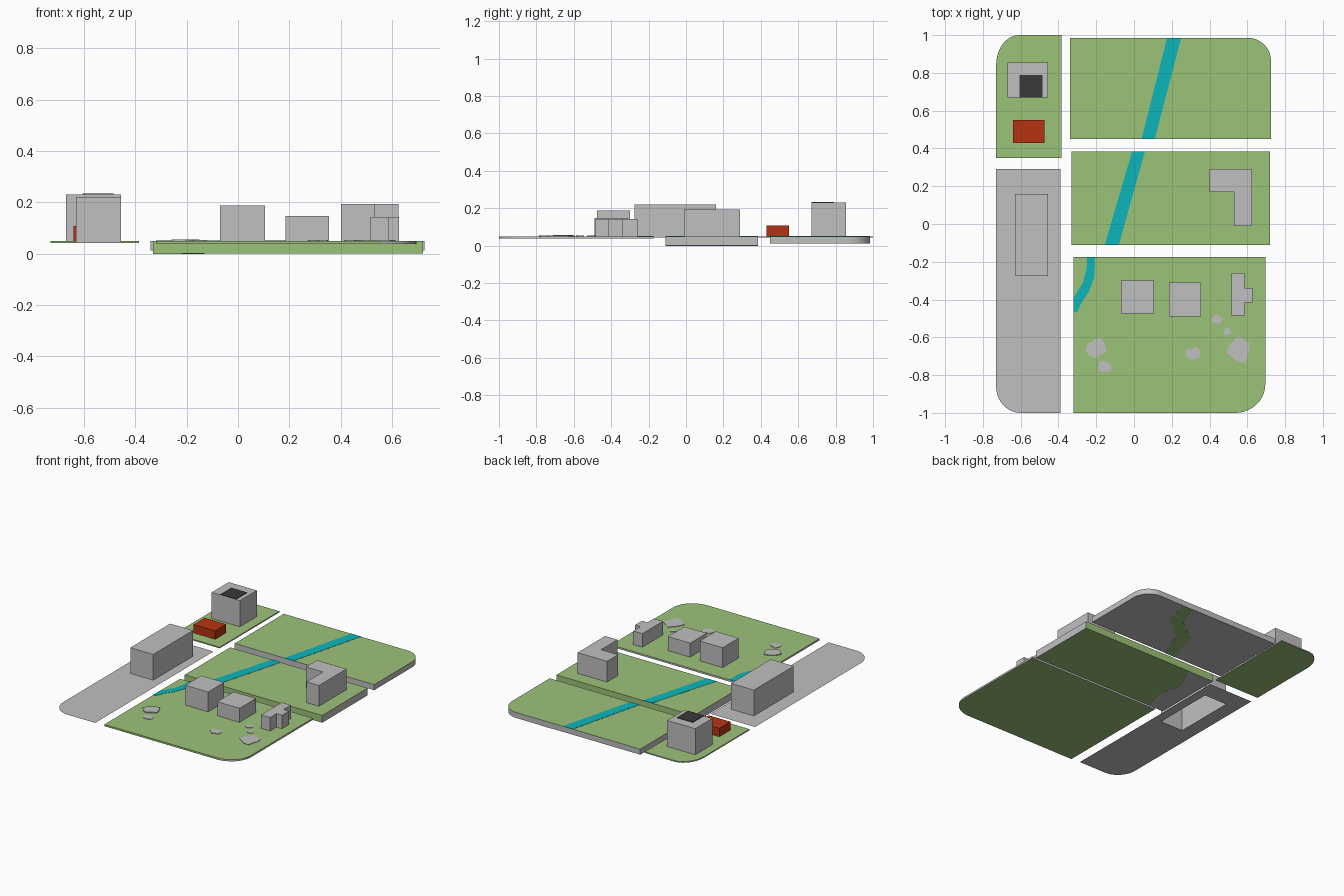
import bpy
import bmesh
import math
import random

random.seed(4)
if "Cube" in bpy.data.objects:
    bpy.data.objects.remove(bpy.data.objects["Cube"])


def material(name, rgb):
    m = bpy.data.materials.new(name)
    m.use_nodes = True
    m.diffuse_color = (*rgb, 1)
    m.node_tree.nodes["Principled BSDF"].inputs["Base Color"].default_value = (*rgb, 1)
    return m


GREY = material("concrete grey", (0.53, 0.53, 0.53))
GREEN = material("grass green", (0.33, 0.54, 0.19))
TEAL = material("water teal", (0.004, 0.47, 0.50))
RED = material("brick red", (0.46, 0.034, 0.006))
DARK = material("roof dark grey", (0.042, 0.042, 0.042))


def finish(name, bm, mats, rule=None, smooth=False):
    bmesh.ops.recalc_face_normals(bm, faces=bm.faces)
    if rule:
        for f in bm.faces:
            f.material_index = rule(f.normal)
    mesh = bpy.data.meshes.new(name)
    bm.to_mesh(mesh)
    bm.free()
    for m in mats:
        mesh.materials.append(m)
    ob = bpy.data.objects.new(name, mesh)
    bpy.context.collection.objects.link(ob)
    if smooth:
        bpy.ops.object.select_all(action='DESELECT')
        ob.select_set(True)
        bpy.context.view_layer.objects.active = ob
        bpy.ops.object.shade_smooth_by_angle(angle=math.radians(30))
    return ob


def prism(name, pts, z0, z1, mats, rule=None, smooth=False):
    """Extrude a flat outline from z0 up to z1."""
    bm = bmesh.new()
    face = bm.faces.new([bm.verts.new((x, y, z0)) for x, y in pts])
    new = bmesh.ops.extrude_face_region(bm, geom=[face], use_keep_orig=True)["geom"]
    for v in new:
        if isinstance(v, bmesh.types.BMVert):
            v.co.z = z1
    return finish(name, bm, mats, rule, smooth)


def rect(x0, x1, y0, y1):
    return [(x0, y0), (x1, y0), (x1, y1), (x0, y1)]


def rounded(x0, x1, y0, y1, corner, rx, ry, steps=10):
    """Rectangle with one rounded corner, counted from the front left."""
    pts = []
    for i, (x, y) in enumerate(rect(x0, x1, y0, y1)):
        if i != corner:
            pts.append((x, y))
            continue
        cx = x + rx if x == x0 else x - rx
        cy = y + ry if y == y0 else y - ry
        for k in range(steps + 1):
            a = math.pi * (1 + i / 2) + k / steps * math.pi / 2
            pts.append((cx + rx * math.cos(a), cy + ry * math.sin(a)))
    return pts


def blob(cx, cy, r, n=11):
    pts = []
    for k in range(n):
        a = 2 * math.pi * k / n
        q = r * random.uniform(0.65, 1.2)
        pts.append((cx + q * math.cos(a), cy + q * math.sin(a)))
    return pts


TOP = 0.05


def top_only(n):
    return 1 if n.z > 0.5 else 0


def not_ends(n):
    return 0 if abs(n.x) > 0.5 else 1


def top_bottom_front(n):
    return 1 if abs(n.z) > 0.5 or n.y < -0.99 else 0


# Grass lots
LOT = [GREY, GREEN]
prism("back_lot", rounded(-0.34, 0.725, 0.45, 0.985, 2, 0.12, 0.12), 0.012, TOP, LOT, top_only, True)
prism("middle_lot", rect(-0.33, 0.72, -0.11, 0.385), 0.0, TOP, LOT, not_ends)
prism("front_lot", rounded(-0.32, 0.695, -1.0, -0.175, 1, 0.16, 0.15), 0.038, TOP, LOT, top_bottom_front, True)
prism("corner_lot", rounded(-0.73, -0.385, 0.35, 1.0, 3, 0.12, 0.16), 0.042, TOP, LOT, top_bottom_front, True)

# Paved strip, open beneath the long building
HALL = rect(-0.63, -0.455, -0.275, 0.16)
bm = bmesh.new()
for loop in (rounded(-0.73, -0.39, -1.0, 0.29, 0, 0.13, 0.14), HALL):
    vs = [bm.verts.new((x, y, 0.042)) for x, y in loop]
    for a, b in zip(vs, vs[1:] + vs[:1]):
        bm.edges.new((a, b))
bmesh.ops.triangle_fill(bm, use_beauty=True, edges=bm.edges[:], normal=(0, 0, 1))
finish("paved_strip", bm, [GREY])

# Long building is a shell without a floor
hall = prism("long_building", HALL, 0.042, 0.22, [GREY])
bm = bmesh.new()
bm.from_mesh(hall.data)
bmesh.ops.delete(bm, geom=[f for f in bm.faces if f.normal.z < -0.5], context='FACES')
bm.to_mesh(hall.data)
bm.free()

# Buildings
prism("tower", rect(-0.67, -0.455, 0.67, 0.855), 0.045, 0.23, [GREY])
prism("tower_roof_panel", rect(-0.605, -0.485, 0.67, 0.79), 0.226, 0.234, [DARK])
prism("red_building", rect(-0.64, -0.475, 0.43, 0.55), 0.045, 0.108, [RED])
prism("corner_building", [(0.40, 0.17), (0.53, 0.17), (0.53, -0.01), (0.625, -0.01),
                          (0.625, 0.29), (0.40, 0.29)], 0.045, 0.193, [GREY])
prism("left_block", rect(-0.07, 0.105, -0.475, -0.30), 0.04, 0.187, [GREY])
prism("right_block", rect(0.185, 0.355, -0.49, -0.31), 0.04, 0.147, [GREY])
prism("winged_block", [(0.515, -0.485), (0.585, -0.485), (0.585, -0.415), (0.627, -0.415),
                       (0.627, -0.34), (0.585, -0.34), (0.585, -0.26), (0.515, -0.26)], 0.04, 0.143, [GREY])

# River on each lot
prism("back_river", [(0.04, 0.45), (0.11, 0.45), (0.25, 0.985), (0.175, 0.985)], 0.048, 0.0515, [TEAL])
prism("middle_river", [(-0.155, -0.11), (-0.08, -0.11), (0.058, 0.385), (-0.01, 0.385)], 0.048, 0.0515, [TEAL])
prism("front_river", [(-0.32, -0.47), (-0.30, -0.465), (-0.28, -0.42), (-0.24, -0.36), (-0.21, -0.28),
                      (-0.205, -0.175), (-0.25, -0.175), (-0.25, -0.23), (-0.27, -0.31), (-0.32, -0.39)],
      0.048, 0.0515, [TEAL])

# Low ground patches
for i, (x, y, r) in enumerate([(-0.195, -0.65, 0.058), (-0.15, -0.755, 0.036), (0.31, -0.688, 0.038),
                               (0.44, -0.505, 0.026), (0.493, -0.567, 0.023), (0.56, -0.662, 0.07)]):
    prism(f"ground_patch_{i + 1}", blob(x, y, r), 0.048, 0.056 if i == 0 else 0.053, [GREY])

# Underside patches
prism("under_river", [(0.04, 0.45), (0.12, 0.45), (0.20, 0.65), (0.37, 0.80), (0.42, 0.985),
                      (0.34, 0.985), (0.28, 0.82), (0.12, 0.70)], 0.0105, 0.013, [GREEN])
prism("under_paving", [(-0.33, -0.11), (-0.22, -0.11), (-0.17, 0.05), (-0.21, 0.2), (-0.13, 0.385),
                       (-0.33, 0.385)], 0.0, 0.002, [GREY]).location.z = -0.001
